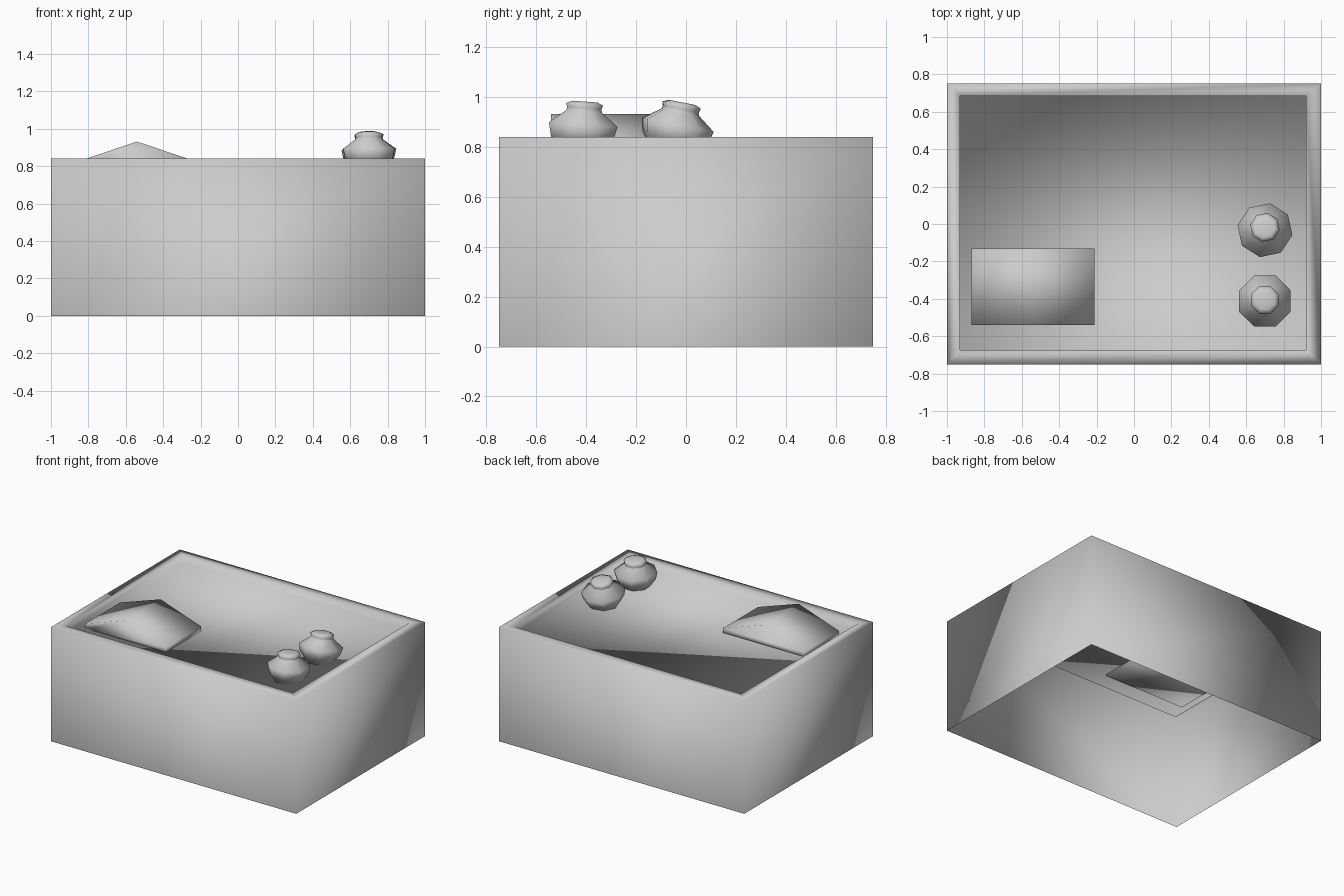
import bpy, bmesh, math
from mathutils import Matrix

if "Cube" in bpy.data.objects:
    bpy.data.objects.remove(bpy.data.objects["Cube"])


def finish(name, bm, loc=(0, 0, 0), rot=(0, 0, 0)):
    bmesh.ops.recalc_face_normals(bm, faces=bm.faces)
    for f in bm.faces:
        f.smooth = True
    me = bpy.data.meshes.new(name)
    bm.to_mesh(me)
    bm.free()
    ob = bpy.data.objects.new(name, me)
    ob.location = loc
    ob.rotation_euler = rot
    bpy.context.collection.objects.link(ob)
    return ob


def loft(rings, cap_start, cap_end):
    """Skin a stack of equal-length point rings."""
    bm = bmesh.new()
    loops = [[bm.verts.new(p) for p in r] for r in rings]
    for a, b in zip(loops, loops[1:]):
        n = len(a)
        for i in range(n):
            j = (i + 1) % n
            bm.faces.new((a[i], a[j], b[j], b[i]))
    if cap_start:
        bm.faces.new(loops[0][::-1])
    if cap_end:
        bm.faces.new(loops[-1])
    return bm


def rect(x0, x1, y0, y1, z):
    return [(x0, y0, z), (x1, y0, z), (x1, y1, z), (x0, y1, z)]


# Counter body: single shell, open underneath, shallow recessed top
bm = loft([rect(-1, 1, -.75, .75, 0),
           rect(-1, 1, -.75, .75, .84),
           rect(-.93, .92, -.675, .685, .84),
           rect(-.93, .92, -.675, .685, .787)], False, True)
finish("counter_body", bm)

# Gabled block: house-shaped profile extruded along y
profile = [(-.87, .78), (-.21, .78), (-.21, .82), (-.54, .932), (-.87, .82)]
bm = loft([[(x, y, z) for x, z in profile] for y in (-.54, -.13)], True, True)
finish("gabled_block", bm)


# Pots: eight-sided turned profile (radius, height), slightly tilted
def pot(name, x, y, tilt, spin):
    prof = [(.09, 0), (.137, .065), (.149, .115), (.077, .168), (.075, .18),
            (.08, .196), (.055, .207)]
    rings = [[(r * math.cos(math.pi / 8 + i * math.pi / 4),
               r * math.sin(math.pi / 8 + i * math.pi / 4), z)
              for i in range(8)] for r, z in prof]
    bm = loft(rings, True, True)
    bm.transform(Matrix.Rotation(spin, 4, 'Z'))
    finish(name, bm, (x, y, .775), (tilt, 0, 0))


pot("pot_front", .70, -.42, math.radians(-4), 0)
pot("pot_back", .70, -.055, math.radians(-11), math.radians(12))
